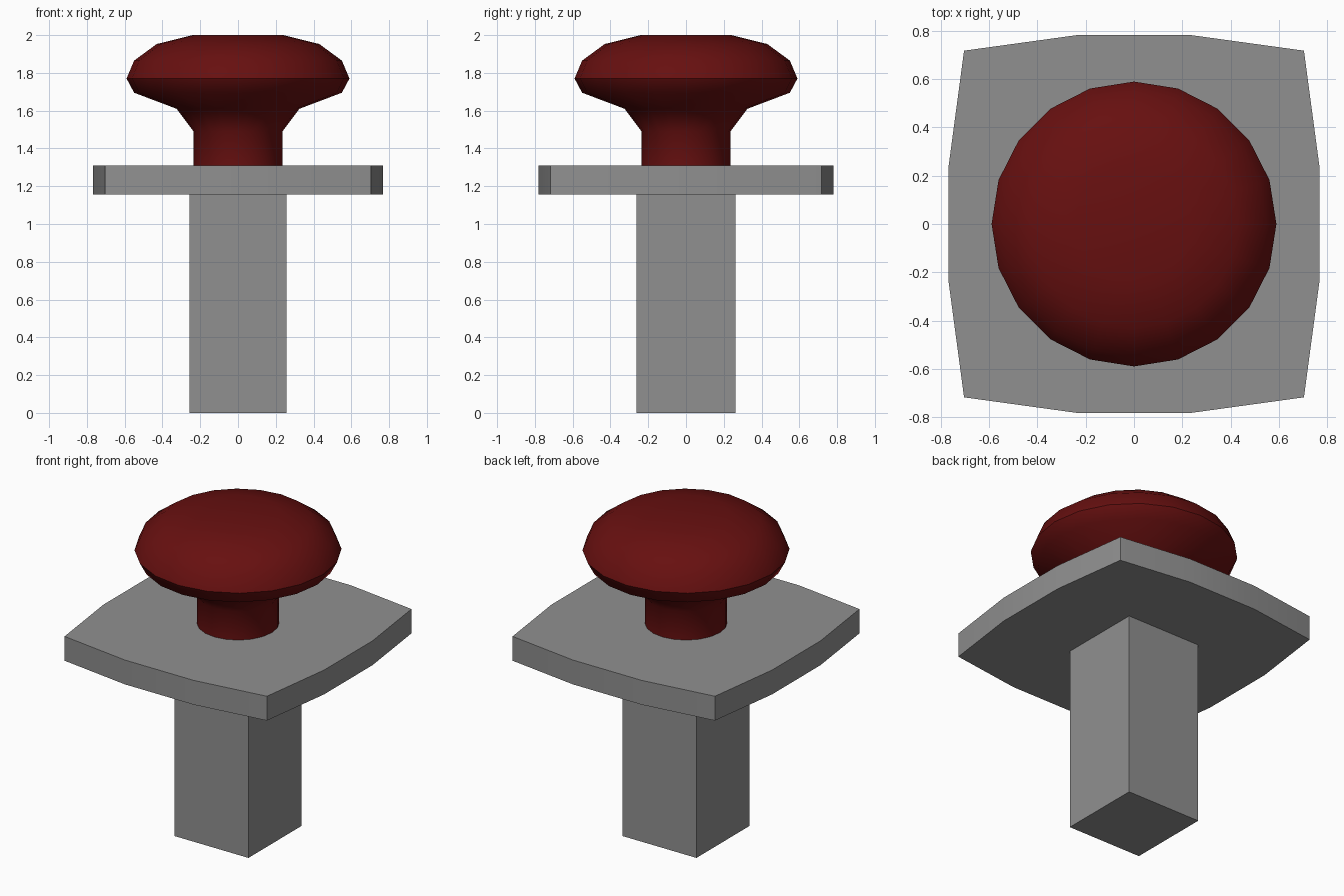
import bpy
import bmesh
from math import cos, sin, pi, radians

if "Cube" in bpy.data.objects:
    bpy.data.objects.remove(bpy.data.objects["Cube"])


def make_material(name, color):
    mat = bpy.data.materials.new(name)
    mat.diffuse_color = (*color, 1.0)
    mat.use_nodes = True
    mat.node_tree.nodes["Principled BSDF"].inputs["Base Color"].default_value = mat.diffuse_color
    return mat


def finish(name, bm, angle, material):
    bmesh.ops.recalc_face_normals(bm, faces=bm.faces)
    mesh = bpy.data.meshes.new(name)
    bm.to_mesh(mesh)
    bm.free()
    mesh.materials.append(material)
    obj = bpy.data.objects.new(name, mesh)
    bpy.context.collection.objects.link(obj)
    bpy.ops.object.select_all(action='DESELECT')
    obj.select_set(True)
    bpy.context.view_layer.objects.active = obj
    bpy.ops.object.shade_smooth_by_angle(angle=radians(angle))
    return obj


def loft(rings):
    """Join equal-sized rings of points with quads and cap both ends."""
    bm = bmesh.new()
    loops = [[bm.verts.new(p) for p in ring] for ring in rings]
    n = len(loops[0])
    for a, b in zip(loops, loops[1:]):
        for i in range(n):
            j = (i + 1) % n
            bm.faces.new((a[i], a[j], b[j], b[i]))
    bm.faces.new(loops[0][::-1])
    bm.faces.new(loops[-1])
    return bm


def prism(name, outline, z0, z1, material):
    rings = [[(x, y, z) for x, y in outline] for z in (z0, z1)]
    return finish(name, loft(rings), 30, material)


grey = make_material("dark_grey", (0.28, 0.28, 0.28))
red = make_material("dark_red", (0.135, 0.005, 0.005))

# Square shaft
SX, SY = 0.257, 0.263
prism("shaft", [(-SX, -SY), (SX, -SY), (SX, SY), (-SX, SY)], 0.0, 1.157, grey)

# Plate with gently bowed sides: one half, repeated by a half turn
half = [(0.768, -0.24), (0.768, 0.24), (0.704, 0.718),
        (0.24, 0.782), (-0.24, 0.782), (-0.704, 0.718)]
prism("plate", half + [(-x, -y) for x, y in half], 1.157, 1.31, grey)

# Mushroom knob, turned from a profile of (radius, height)
profile = [(0.235, 1.31), (0.235, 1.49), (0.325, 1.61), (0.55, 1.695),
           (0.59, 1.77), (0.55, 1.865), (0.43, 1.953), (0.24, 2.0)]
SIDES = 20
rings = [[(r * cos(2 * pi * i / SIDES), r * sin(2 * pi * i / SIDES), z)
          for i in range(SIDES)] for r, z in profile]
finish("knob", loft(rings), 45, red)
